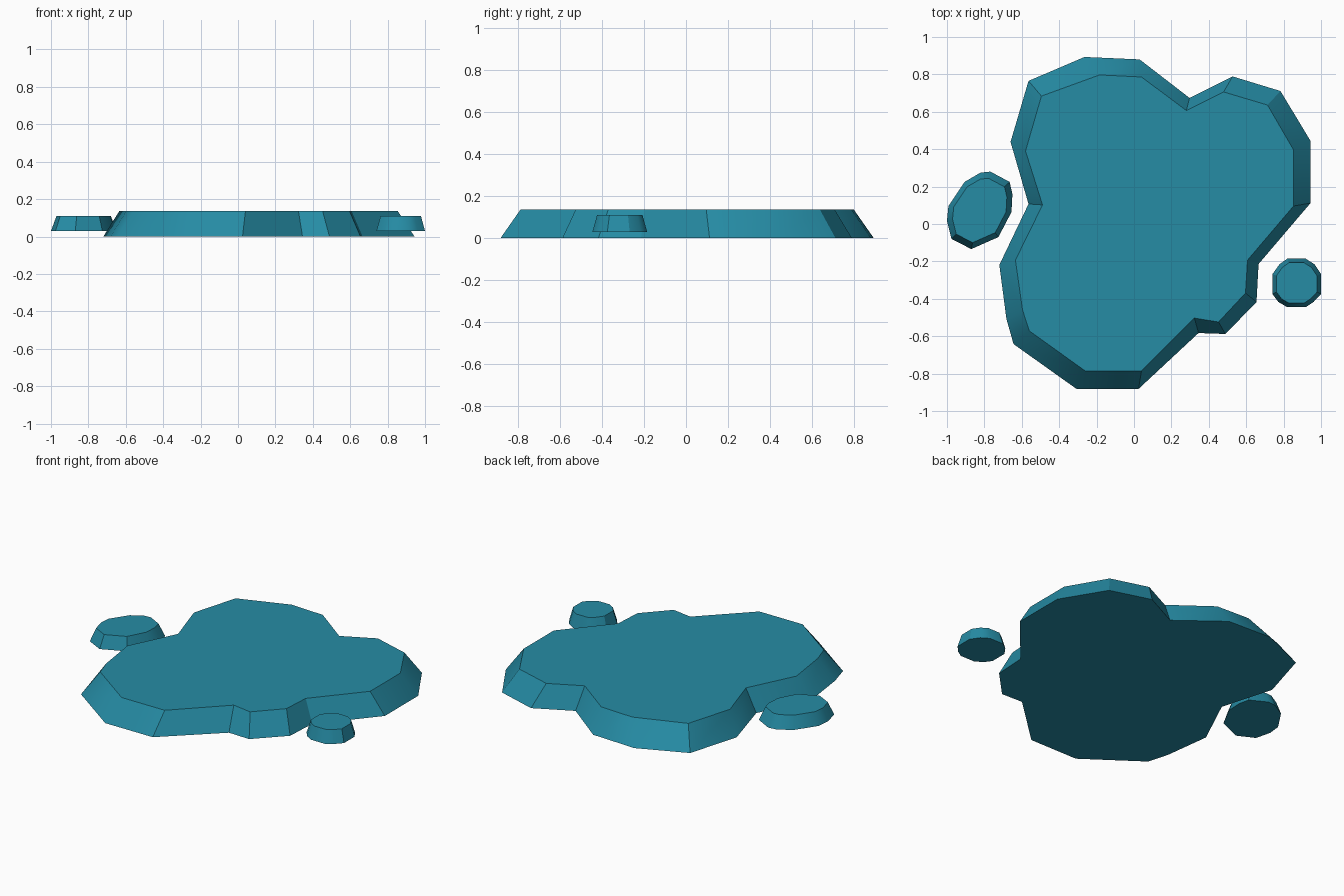
import bpy, bmesh, math

if "Cube" in bpy.data.objects:
    bpy.data.objects.remove(bpy.data.objects["Cube"])

mat = bpy.data.materials.new("teal_water")
mat.diffuse_color = (0.019, 0.262, 0.376, 1)
mat.use_nodes = True
mat.node_tree.nodes["Principled BSDF"].inputs["Base Color"].default_value = mat.diffuse_color


def slab(name, bottom, top, z0, z1):
    """Closed slab lofted between two outlines of equal length."""
    bm = bmesh.new()
    lo = [bm.verts.new((x, y, z0)) for x, y in bottom]
    hi = [bm.verts.new((x, y, z1)) for x, y in top]
    n = len(lo)
    bm.faces.new(hi)
    bm.faces.new(lo[::-1])
    for i in range(n):
        j = (i + 1) % n
        bm.faces.new((lo[i], lo[j], hi[j], hi[i]))
    bmesh.ops.recalc_face_normals(bm, faces=bm.faces[:])
    me = bpy.data.meshes.new(name)
    bm.to_mesh(me)
    bm.free()
    me.materials.append(mat)
    ob = bpy.data.objects.new(name, me)
    bpy.context.collection.objects.link(ob)
    bpy.ops.object.select_all(action='DESELECT')
    ob.select_set(True)
    bpy.context.view_layer.objects.active = ob
    bpy.ops.object.shade_smooth_by_angle(angle=math.radians(32))


def shrink(pts, c, s):
    return [(c[0] + (x - c[0]) * s, c[1] + (y - c[1]) * s) for x, y in pts]


# Main puddle: bottom and top outlines
base = [(-.265, .893), (-.564, .765), (-.66, .439), (-.564, .107), (-.72, -.219),
        (-.682, -.508), (-.644, -.642), (-.307, -.882), (.024, -.882), (.345, -.583),
        (.489, -.588), (.655, -.417), (.666, -.214), (.944, .112), (.944, .444),
        (.783, .711), (.527, .789), (.297, .674), (.03, .88)]
rim = [(-.184, .797), (-.495, .684), (-.58, .39), (-.489, .102), (-.634, -.193),
       (-.596, -.46), (-.559, -.572), (-.26, -.786), (.04, -.786), (.323, -.503),
       (.452, -.524), (.596, -.369), (.607, -.193), (.853, .096), (.853, .396),
       (.714, .636), (.479, .706), (.28, .607), (.04, .786)]
slab("main_puddle", base, rim, 0, .137)

# Left droplet
left = [(-.82, .275), (-.768, .28), (-.665, .225), (-.65, .16), (-.655, .064),
        (-.725, -.07), (-.87, -.134), (-.976, -.08), (-1.0, .016), (-.992, .096),
        (-.906, .225)]
slab("left_droplet", left, shrink(left, (-.825, .07), .83), .03, .11)

# Right droplet
right = [(.82, -.185), (.917, -.185), (.965, -.215), (1.0, -.268), (1.0, -.374),
         (.96, -.417), (.917, -.445), (.82, -.445), (.772, -.417), (.74, -.374),
         (.74, -.268), (.778, -.215)]
slab("right_droplet", right, shrink(right, (.87, -.315), .83), .03, .11)
